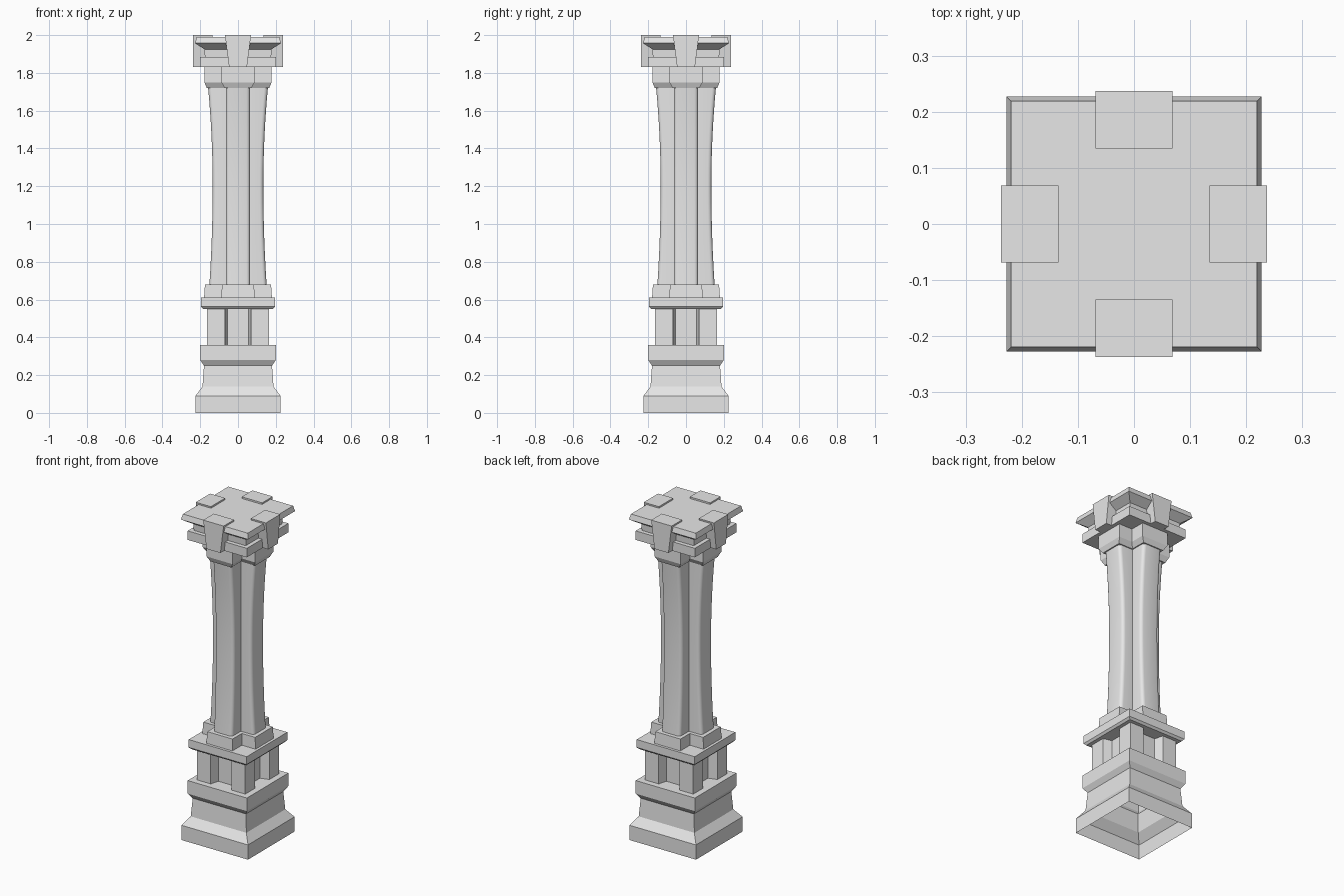
import bpy
import bmesh
import math

cube = bpy.data.objects.get("Cube")
if cube:
    bpy.data.objects.remove(cube, do_unlink=True)

stone = bpy.data.materials.new("grey_stone")
stone.use_nodes = True
GREY = (0.8, 0.8, 0.8, 1)
stone.diffuse_color = GREY
stone.node_tree.nodes["Principled BSDF"].inputs["Base Color"].default_value = GREY


def four_fold(points):
    """Repeat a quarter outline around the z axis."""
    ring = []
    for _ in range(4):
        ring += points
        points = [(-y, x) for x, y in points]
    return ring


def square(half):
    return four_fold([(half, half)])


def cross(reach, arm):
    return four_fold([(reach, -arm), (reach, arm), (arm, arm)])


def soft_cross(reach, arm, radius=0.02, steps=4):
    """Cross outline with rounded arm ends."""
    end = []
    for side in (-1, 1):
        arc = []
        for i in range(steps + 1):
            a = math.pi / 2 * i / steps
            arc.append((reach - radius + radius * math.cos(a),
                        side * (arm - radius + radius * math.sin(a))))
        end += arc[::-1] if side < 0 else arc
    return four_fold(end + [(arm, arm)])


def notched(half, gap, floor, depth):
    """Square outline with a sloped recess in each side."""
    return four_fold([(depth, -floor), (depth, floor), (half, gap), (half, half),
                      (gap, half), (floor, depth)][:5])


def loft(name, sections, open_bottom=False, smooth=False):
    """Skin a stack of (z, outline) sections into one object."""
    bm = bmesh.new()
    rings = [[bm.verts.new((x, y, z)) for x, y in outline] for z, outline in sections]
    for low, high in zip(rings, rings[1:]):
        for i in range(len(low)):
            j = (i + 1) % len(low)
            bm.faces.new((low[i], low[j], high[j], high[i]))
    if not open_bottom:
        bm.faces.new(rings[0][::-1])
    bm.faces.new(rings[-1])
    mesh = bpy.data.meshes.new(name)
    bm.to_mesh(mesh)
    bm.free()
    mesh.materials.append(stone)
    obj = bpy.data.objects.new(name, mesh)
    bpy.context.collection.objects.link(obj)
    if smooth:
        bpy.ops.object.select_all(action="DESELECT")
        obj.select_set(True)
        bpy.context.view_layer.objects.active = obj
        bpy.ops.object.shade_smooth_by_angle(angle=math.radians(35))
    return obj


# Moulded base, hollow underneath
loft("base", [(z, square(h)) for z, h in (
    (0, 0.225), (0.09, 0.225), (0.14, 0.188), (0.25, 0.18),
    (0.28, 0.2), (0.36, 0.2))], open_bottom=True)

# Pedestal with corner posts and recessed panels
post_plan = notched(0.163, 0.07, 0.055, 0.11)
loft("pedestal", [(0.355, post_plan), (0.555, post_plan)])
loft("pedestal_plate", [(0.55, square(0.185)), (0.562, square(0.196)),
                        (0.61, square(0.196))])

# Cross-shaped collar under the shaft
loft("collar", [(0.605, cross(0.18, 0.088)), (0.68, cross(0.175, 0.085))])

# Waisted shaft
BOTTOM, TOP, WAIST = 0.67, 1.74, 0.134
sections = []
for i in range(13):
    t = i / 12
    end = 0.152 if t < 0.5 else 0.16
    reach = WAIST + (end - WAIST) * (2 * t - 1) ** 2
    sections.append((BOTTOM + (TOP - BOTTOM) * t, soft_cross(reach, 0.064)))
loft("shaft", sections, smooth=True)

# Cross-shaped neck above the shaft
loft("neck", [(1.72, cross(0.165, 0.07)), (1.75, cross(0.178, 0.088)),
              (1.835, cross(0.178, 0.088))])

# Capital: lower plate, recessed band and flared top slab
loft("capital_plate", [(1.83, square(0.2)), (1.885, square(0.2))])
loft("capital_slab", [(z, square(h)) for z, h in (
    (1.88, 0.175), (1.925, 0.178), (1.957, 0.227), (1.99, 0.219))])

# Tapered keystone bracket on each side
for side, turn in (("front", 0), ("left", 1), ("back", 2), ("right", 3)):
    bracket = loft(side + "_bracket", [
        (z, [(-w, -0.237), (w, -0.237), (w, -0.135), (-w, -0.135)])
        for z, w in ((1.83, 0.047), (2.0, 0.069))])
    bracket.rotation_euler.z = turn * math.pi / 2
